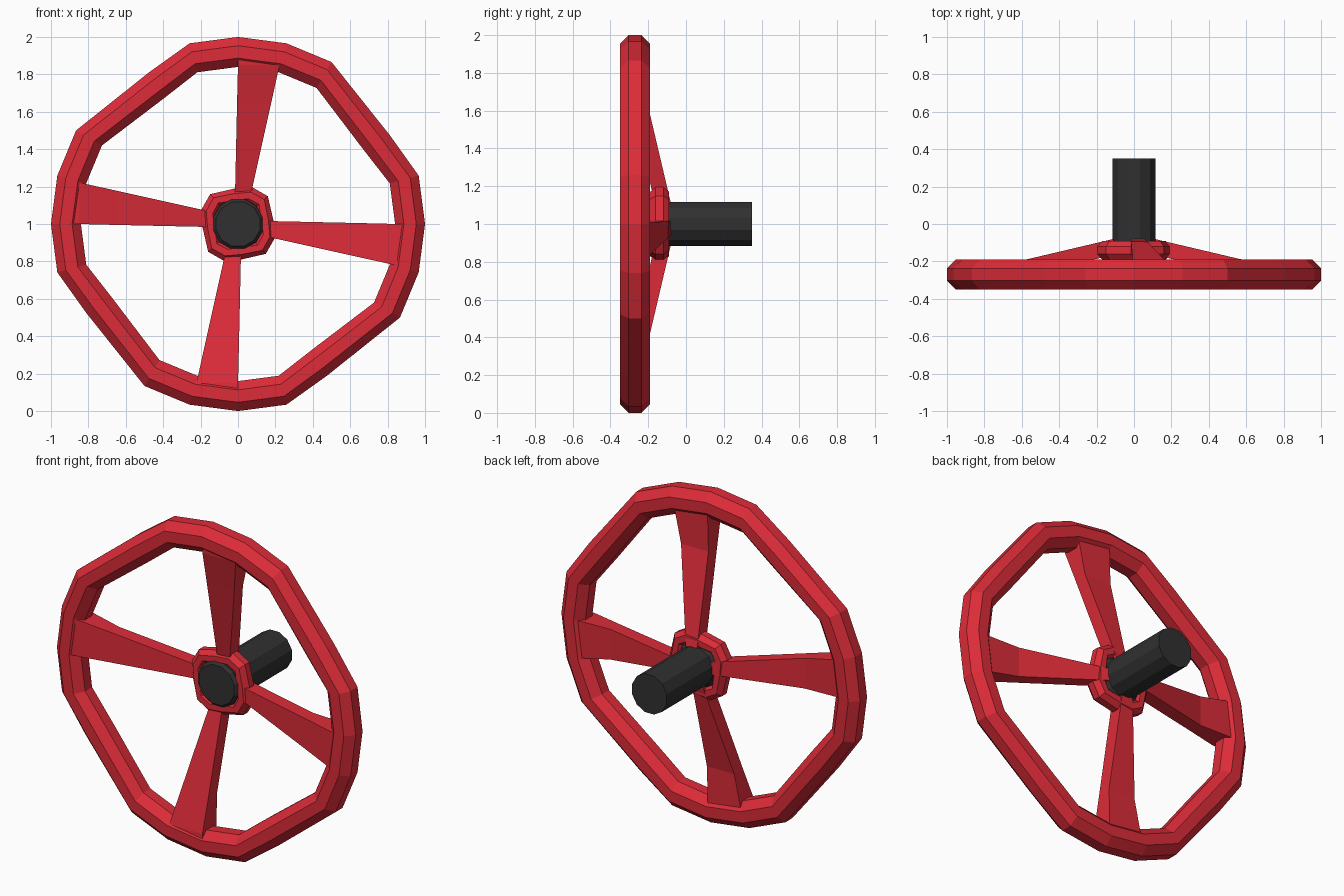
import bpy, bmesh
from math import sin, cos, radians, pi

if "Cube" in bpy.data.objects:
    bpy.data.objects.remove(bpy.data.objects["Cube"])


def material(name, color):
    m = bpy.data.materials.new(name)
    m.diffuse_color = color
    m.use_nodes = True
    m.node_tree.nodes["Principled BSDF"].inputs["Base Color"].default_value = m.diffuse_color
    return m


RED = material("red_paint", (0.72, 0.025, 0.04, 1))
DARK = material("dark_metal", (0.03, 0.03, 0.03, 1))


def finish(name, bm, mat):
    bmesh.ops.recalc_face_normals(bm, faces=bm.faces)
    me = bpy.data.meshes.new(name)
    bm.to_mesh(me)
    bm.free()
    ob = bpy.data.objects.new(name, me)
    me.materials.append(mat)
    bpy.context.collection.objects.link(ob)
    return ob


def loft(bm, loops, closed):
    """Skin a list of vertex loops, either as a ring or with end caps."""
    rings = [[bm.verts.new(p) for p in loop] for loop in loops]
    n = len(rings[0])
    for i in range(len(rings) if closed else len(rings) - 1):
        a, b = rings[i], rings[(i + 1) % len(rings)]
        for j in range(n):
            k = (j + 1) % n
            bm.faces.new((a[j], a[k], b[k], b[j]))
    if not closed:
        bm.faces.new(rings[0])
        bm.faces.new(rings[-1])


def tube_ring(name, quarter, half_r, half_y, y):
    """Octagonal tube along a path of (angle, outer radius), repeated 4 times."""
    bm = bmesh.new()
    path = [(radians(a - 90 * q), r) for q in range(4) for a, r in quarter]
    s = 1 / cos(pi / 8)
    loops = []
    for a, r in path:
        loop = []
        for j in range(8):
            t = pi / 8 + j * pi / 4
            rad = r - half_r + half_r * s * cos(t)
            loop.append((rad * cos(a), y + half_y * s * sin(t), 1 + rad * sin(a)))
        loops.append(loop)
    loft(bm, loops, True)
    return finish(name, bm, RED)


# Outer rim and small hub collar
tube_ring("rim", [(90, 1), (75, 1), (60, 1), (30.5, 0.94), (15, 1)], 0.08, 0.08, -0.27)
tube_ring("hub_collar", [(97, 0.19), (68, 0.21), (43, 0.218)], 0.045, 0.05, -0.14)

# Four flared spokes: radius, left, right, front y, back y
STATIONS = [
    (0.11, -0.017, 0.058, -0.165, -0.08),
    (0.65, -0.005, 0.178, -0.291, -0.207),
    (0.85, 0.0, 0.222, -0.340, -0.207),
    (0.92, 0.0, 0.235, -0.345, -0.207),
]
for q in range(4):
    c, s = cos(-q * pi / 2), sin(-q * pi / 2)
    bm = bmesh.new()
    loops = []
    for r, x0, x1, yf, yb in STATIONS:
        corners = [(x0, yf), (x1, yf), (x1, yb), (x0, yb)]
        loops.append([(x * c - r * s, y, 1 + x * s + r * c) for x, y in corners])
    loft(bm, loops, False)
    finish(f"spoke_{q + 1}", bm, RED)

# Shaft with a wider bevelled front cap
bm = bmesh.new()
profile = [(0.122, -0.205), (0.138, -0.188), (0.138, -0.11), (0.12, -0.09), (0.12, 0.35)]
angles = [radians(15 + 30 * i) for i in range(12)]
loft(bm, [[(r * cos(a), y, 1 + r * sin(a)) for a in angles] for r, y in profile], False)
finish("shaft", bm, DARK)
